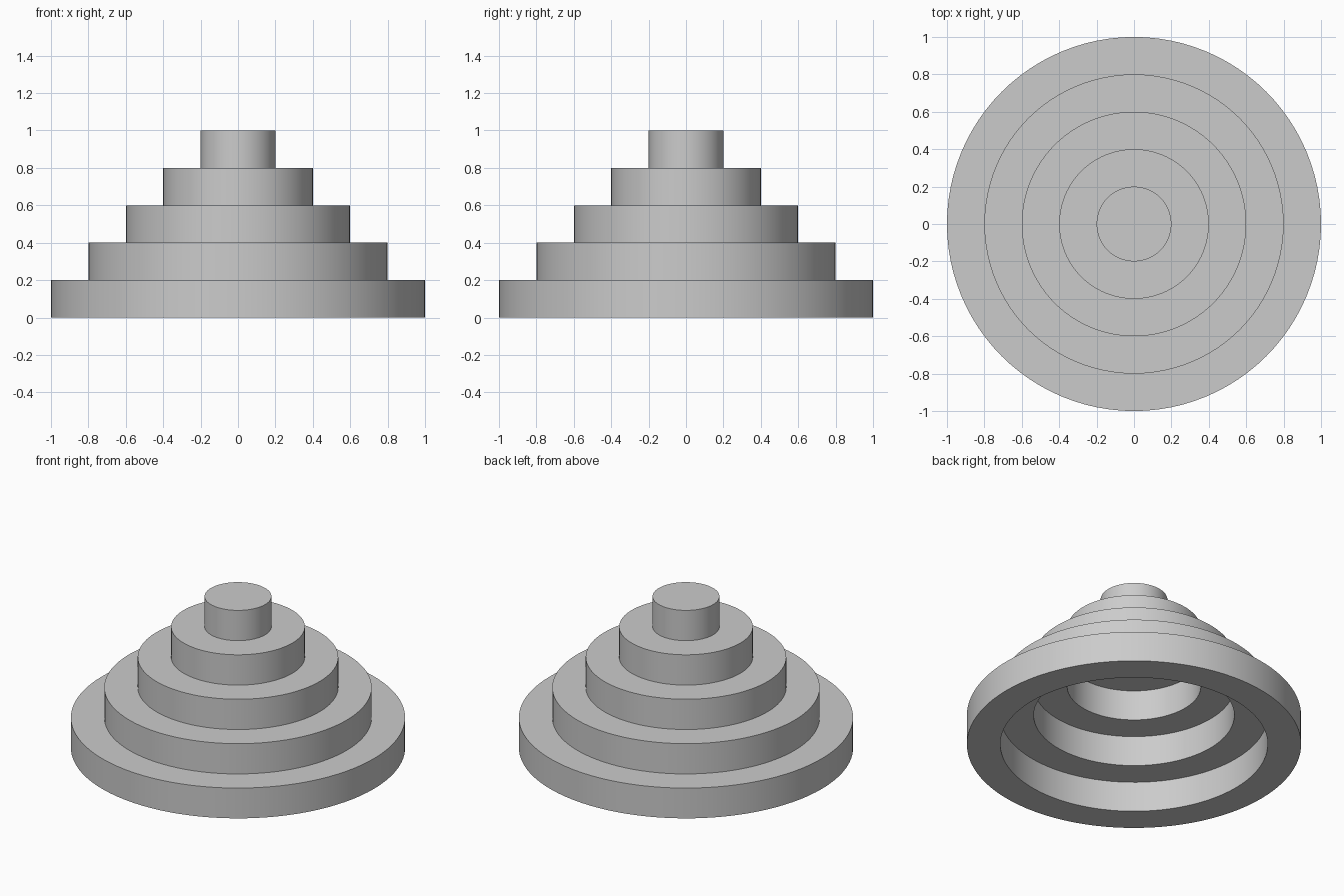
import bpy
import bmesh
from math import radians

cube = bpy.data.objects.get("Cube")
if cube:
    bpy.data.objects.remove(cube, do_unlink=True)

SEGMENTS = 96
STEP = 0.2  # height and wall thickness of every tier

grey = bpy.data.materials.new("plain grey")
grey.use_nodes = True
grey.diffuse_color = (0.6, 0.6, 0.6, 1)
grey.node_tree.nodes["Principled BSDF"].inputs["Base Color"].default_value = (0.6, 0.6, 0.6, 1)


def finish(bm, name):
    bmesh.ops.recalc_face_normals(bm, faces=bm.faces)
    mesh = bpy.data.meshes.new(name)
    bm.to_mesh(mesh)
    bm.free()
    mesh.materials.append(grey)
    obj = bpy.data.objects.new(name, mesh)
    bpy.context.collection.objects.link(obj)
    bpy.ops.object.select_all(action='DESELECT')
    obj.select_set(True)
    bpy.context.view_layer.objects.active = obj
    bpy.ops.object.shade_smooth_by_angle(angle=radians(30))


def ring_tier(name, outer, z):
    """Open ring with a rectangular section spun around the z axis."""
    bm = bmesh.new()
    inner = outer - STEP
    section = [(outer, z), (outer, z + STEP), (inner, z + STEP), (inner, z)]
    verts = [bm.verts.new((x, 0, h)) for x, h in section]
    edges = [bm.edges.new((verts[i], verts[i - 1])) for i in range(len(verts))]
    bmesh.ops.spin(bm, geom=verts + edges, cent=(0, 0, 0), axis=(0, 0, 1),
                   angle=radians(360), steps=SEGMENTS, use_merge=True)
    bmesh.ops.remove_doubles(bm, verts=bm.verts, dist=0.0001)
    finish(bm, name)


# Stepped rings, each standing on the inner rim of the one below
names = ["base_ring", "second_ring", "third_ring", "fourth_ring"]
for i, name in enumerate(names):
    ring_tier(name, 1 - i * STEP, i * STEP)

# Solid cap on top
bm = bmesh.new()
bmesh.ops.create_cone(bm, cap_ends=True, segments=SEGMENTS,
                      radius1=STEP, radius2=STEP, depth=STEP)
bmesh.ops.translate(bm, verts=bm.verts, vec=(0, 0, 4.5 * STEP))
finish(bm, "top_cap")
